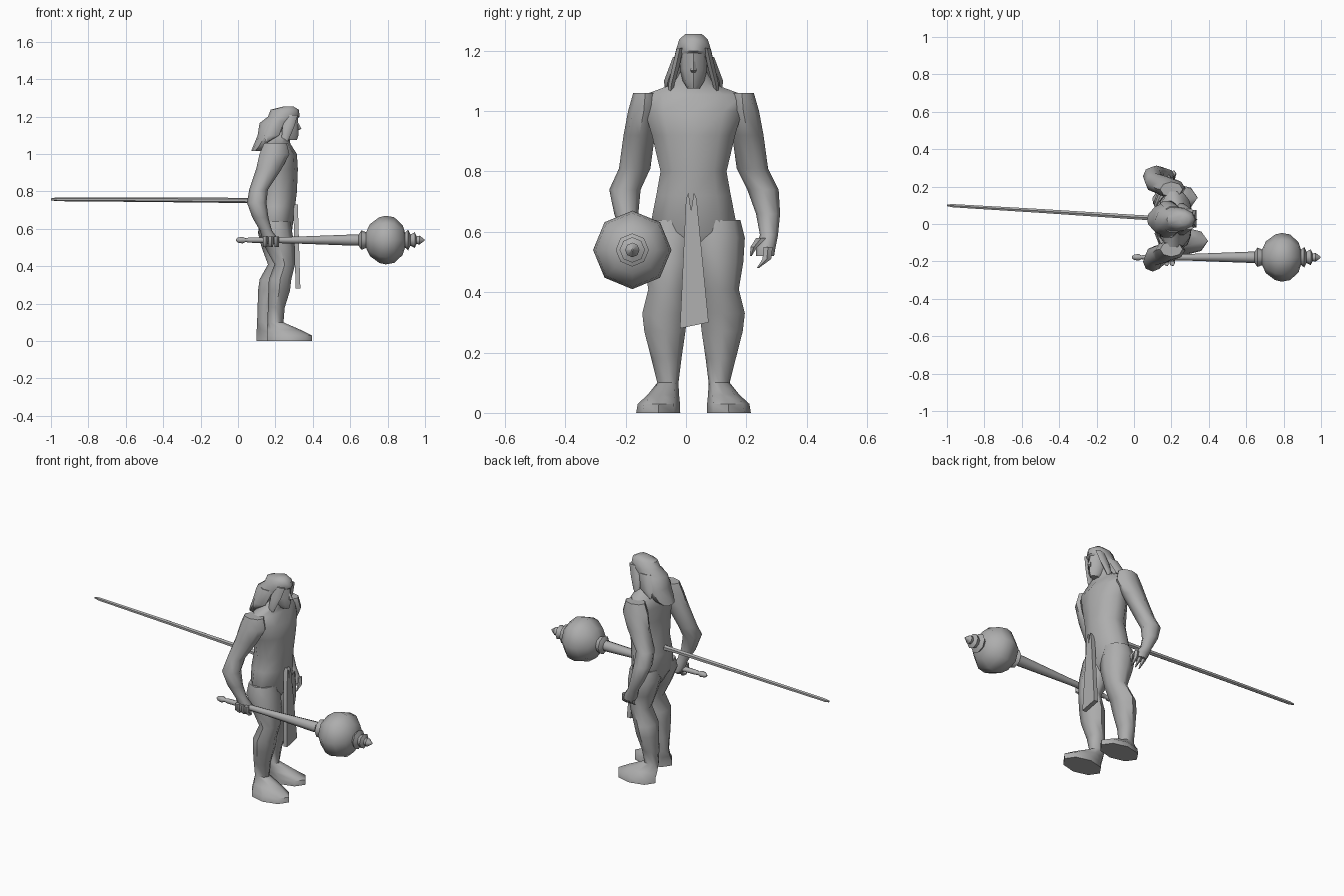
import bpy, bmesh, math
from mathutils import Vector

grey = bpy.data.materials.new("plain grey")
grey.diffuse_color = (0.42, 0.42, 0.42, 1)
MID = 0.025  # y of the figure's middle


def finish(name, bm, angle=40):
    bmesh.ops.recalc_face_normals(bm, faces=bm.faces)
    me = bpy.data.meshes.new(name)
    bm.to_mesh(me)
    bm.free()
    ob = bpy.data.objects.new(name, me)
    bpy.context.collection.objects.link(ob)
    me.materials.append(grey)
    bpy.ops.object.select_all(action='DESELECT')
    ob.select_set(True)
    bpy.context.view_layer.objects.active = ob
    bpy.ops.object.shade_smooth_by_angle(angle=math.radians(angle))
    return ob


def loft(name, rings, n=8, along_x=False, angle=50):
    """Rings are (x, y, z, r1, r2): level ellipses, or upright ones when along_x."""
    bm = bmesh.new()
    loops = []
    for x, y, z, a, b in rings:
        loop = []
        for i in range(n):
            t = 2 * math.pi * i / n
            c, s = a * math.cos(t), b * math.sin(t)
            off = Vector((0, s, c)) if along_x else Vector((c, s, 0))
            loop.append(bm.verts.new(Vector((x, y, z)) + off))
        loops.append(loop)
    for p, q in zip(loops, loops[1:]):
        for i in range(n):
            j = (i + 1) % n
            bm.faces.new((p[i], p[j], q[j], q[i]))
    bm.faces.new(loops[0])
    bm.faces.new(loops[-1])
    return finish(name, bm, angle)


def flip(rings):
    return [(x, 2 * MID - y, z, a, b) for x, y, z, a, b in rings]


# Torso and neck
loft("torso", [(x, MID, z, a, b) for x, z, a, b in [
    (.20, .53, .05, .08), (.20, .60, .09, .155), (.205, .72, .10, .13),
    (.215, .80, .10, .115), (.22, .92, .10, .145), (.22, 1.0, .095, .17),
    (.21, 1.055, .07, .17), (.225, 1.09, .05, .07), (.25, 1.14, .04, .04)]], 10)

# Legs with feet; the left one stands further back
leg = [(.20, -.05, .64, .08, .08), (.20, -.05, .58, .09, .095), (.225, -.055, .5, .08, .085),
       (.25, -.06, .41, .055, .065), (.225, -.07, .33, .06, .075), (.22, -.07, .27, .058, .068),
       (.205, -.065, .18, .045, .05), (.20, -.06, .10, .043, .035), (.245, -.075, .06, .09, .052),
       (.275, -.09, .03, .12, .07), (.275, -.092, 0, .12, .073)]
loft("right_leg", leg)
loft("left_leg", [(x - .055 * min(1, max(0, (.6 - z) / .3)), y, z, a, b)
                  for x, y, z, a, b in flip(leg)])

# Arms
arm = [(.20, .185, 1.06, .06, .04), (.195, .19, 1.0, .08, .052), (.165, .205, .92, .068, .052),
       (.11, .22, .81, .05, .052), (.10, .255, .74, .052, .052), (.12, .272, .66, .043, .04),
       (.15, .275, .59, .032, .03), (.17, .265, .55, .042, .032), (.18, .262, .52, .035, .03)]
loft("left_arm", arm)
loft("right_arm", [(x, y + .04 * min(1, max(0, (.75 - z) / .15)), z, a, b)
                   for x, y, z, a, b in flip(arm)])

# Left hand: hanging clawed fingers and thumb
for i, x in enumerate((.16, .185, .21)):
    loft(f"left_finger_{i + 1}", [(x, .272, .55, .014, .016), (x + .005, .268, .51, .012, .015),
                                  (x + .005, .238, .48, .003, .004)], 5)
loft("left_thumb", [(.18, .25, .58, .015, .018), (.205, .225, .55, .012, .012),
                    (.20, .215, .52, .003, .003)], 5)

# Right hand: fingers wrapped round the mace handle
for i, x in enumerate((.145, .175, .205)):
    loft(f"right_finger_{i + 1}", [(x, -.21, .56, .015, .014), (x, -.212, .525, .014, .014),
                                   (x, -.185, .502, .013, .016), (x, -.155, .53, .004, .006)], 5)

# Head, nose and hair
loft("head", [(x, MID, z, a, b) for x, z, a, b in [
    (.285, 1.075, .03, .02), (.27, 1.10, .053, .036), (.265, 1.14, .058, .045),
    (.265, 1.21, .055, .046)]], 8)
loft("nose", [(.318, MID, 1.165, .006, .006), (.325, MID, 1.135, .014, .01),
              (.318, MID, 1.128, .006, .007)], 4)
loft("hair", [(x, MID, z, a, b) for x, z, a, b in [
    (.27, 1.255, .025, .03), (.25, 1.237, .075, .05), (.245, 1.2, .085, .062),
    (.20, 1.165, .085, .07), (.165, 1.10, .06, .088), (.125, 1.04, .045, .07),
    (.10, 1.015, .03, .045)]], 10)
for side, s in (("left", 1), ("right", -1)):
    loft(side + "_front_lock", [(.29, MID + s * .045, 1.21, .03, .012),
                                (.27, MID + s * .058, 1.15, .032, .014),
                                (.255, MID + s * .073, 1.09, .022, .012),
                                (.25, MID + s * .08, 1.035, .003, .003)], 6)
    loft(side + "_back_lock", [(.21, MID + s * .055, 1.18, .04, .015),
                               (.18, MID + s * .085, 1.1, .04, .015),
                               (.15, MID + s * .09, 1.06, .004, .004)], 6)

# Loincloth: notched front panel
bm = bmesh.new()
outline = [(-.02, .28), (0, .71), (.008, .73), (.017, .67), (.026, .73), (.035, .71), (.075, .30)]
x_at = lambda z: .295 + (.73 - z) * .03
bm.faces.new([bm.verts.new((x_at(z), y, z)) for y, z in outline])
ext = bmesh.ops.extrude_face_region(bm, geom=bm.faces[:])
bmesh.ops.translate(bm, vec=(.025, 0, 0),
                    verts=[v for v in ext["geom"] if isinstance(v, bmesh.types.BMVert)])
finish("loincloth", bm, 30)

# Long straight tail
loft("tail", [(.13, .03, .75, .017, .017), (.04, .035, .752, .014, .014),
              (-.5, .07, .756, .012, .012), (-.97, .098, .758, .010, .010),
              (-1.0, .10, .758, .005, .005)], 6, True)

# Mace: handle with pommel, then the round head with stepped spike
loft("mace_handle", [(x, -.178, .54, r, r) for x, r in [
    (-.012, .004), (.0, .014), (.025, .018), (.04, .01), (.06, .014), (.3, .018),
    (.62, .03), (.66, .03)]], 8, True)
loft("mace_head", [(x, -.178, .54, r, r) for x, r in [
    (.645, .03), (.66, .052), (.685, .042), (.705, .085), (.755, .122), (.79, .13),
    (.835, .122), (.88, .08), (.893, .04), (.91, .055), (.922, .03), (.945, .042),
    (.955, .02), (.97, .024), (.998, .003)]], 8, True, 45)
